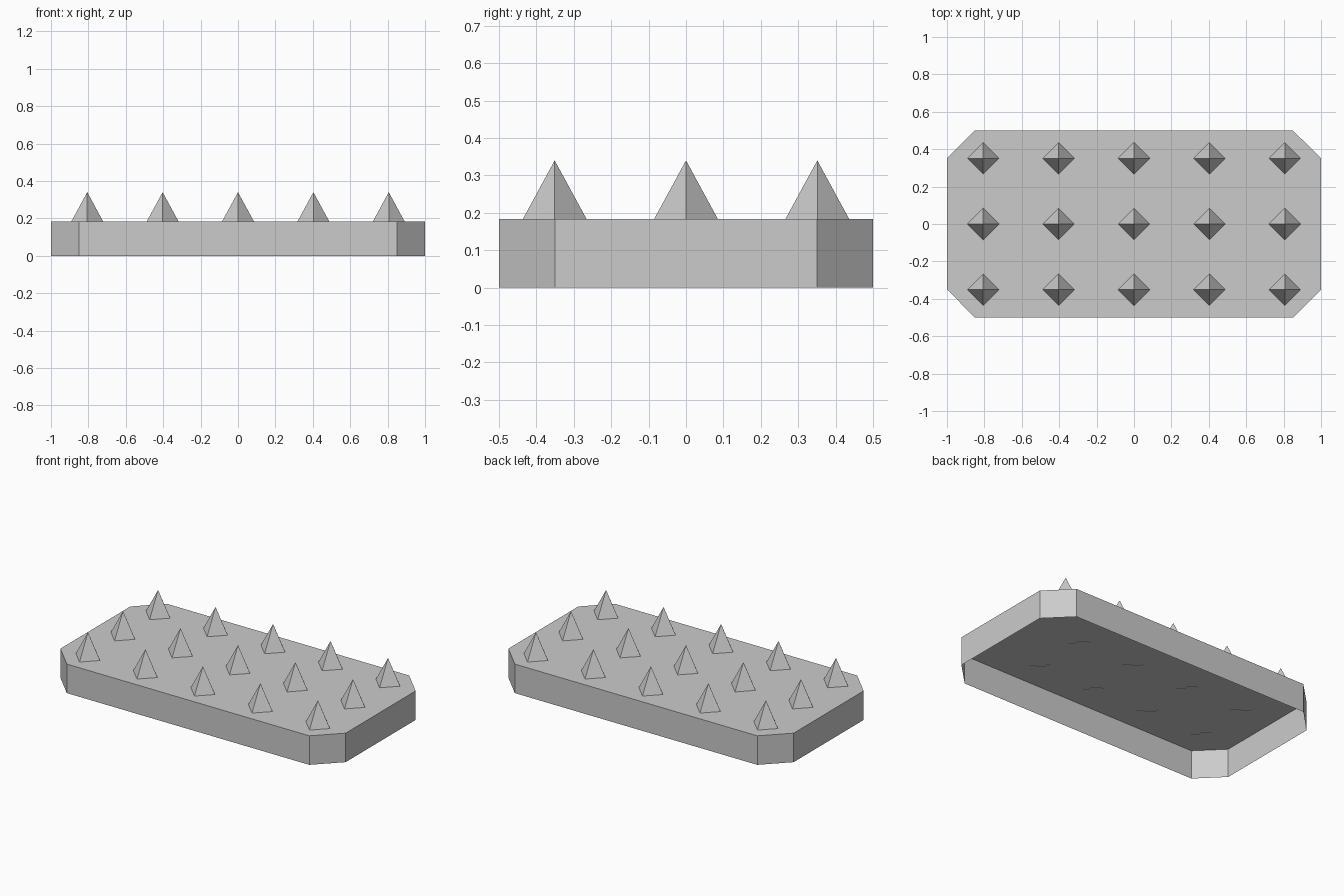
import bpy, bmesh

if "Cube" in bpy.data.objects:
    bpy.data.objects.remove(bpy.data.objects["Cube"])

HX, HY, CUT, TOP = 1.0, 0.5, 0.15, 0.184


def finish(bm, name):
    bmesh.ops.recalc_face_normals(bm, faces=bm.faces)
    mesh = bpy.data.meshes.new(name)
    bm.to_mesh(mesh)
    bm.free()
    obj = bpy.data.objects.new(name, mesh)
    bpy.context.collection.objects.link(obj)
    return obj


# Base plate: thin shell with cut corners, open underneath
bm = bmesh.new()
quarter = [(HX, HY - CUT), (HX - CUT, HY)]
half = quarter + [(-x, y) for x, y in reversed(quarter)]
outline = half + [(-x, -y) for x, y in half]
low = [bm.verts.new((x, y, 0)) for x, y in outline]
high = [bm.verts.new((x, y, TOP)) for x, y in outline]
bm.faces.new(high)
for i in range(len(outline)):
    j = (i + 1) % len(outline)
    bm.faces.new((low[i], low[j], high[j], high[i]))
plate = finish(bm, "base_plate")
# Top face points up, walls point outwards
if max(plate.data.polygons, key=lambda p: p.area).normal.z < 0:
    plate.data.flip_normals()

# Spike: four-sided pyramid turned cornerwise, sunk slightly into the plate
bm = bmesh.new()
bmesh.ops.create_cone(bm, cap_ends=True, segments=4, radius1=0.087,
                      radius2=0, depth=0.16)
bmesh.ops.remove_doubles(bm, verts=bm.verts, dist=1e-5)
bmesh.ops.translate(bm, verts=bm.verts, vec=(0, 0, 0.26))
first = finish(bm, "spike")

# Grid of spikes, 5 by 3
for col in range(5):
    for row in range(3):
        spike = first if col == row == 0 else first.copy()
        if spike is not first:
            bpy.context.collection.objects.link(spike)
        spike.name = f"spike_{col + 1}_{row + 1}"
        spike.location = ((col - 2) * 0.403, (row - 1) * 0.351, 0)
